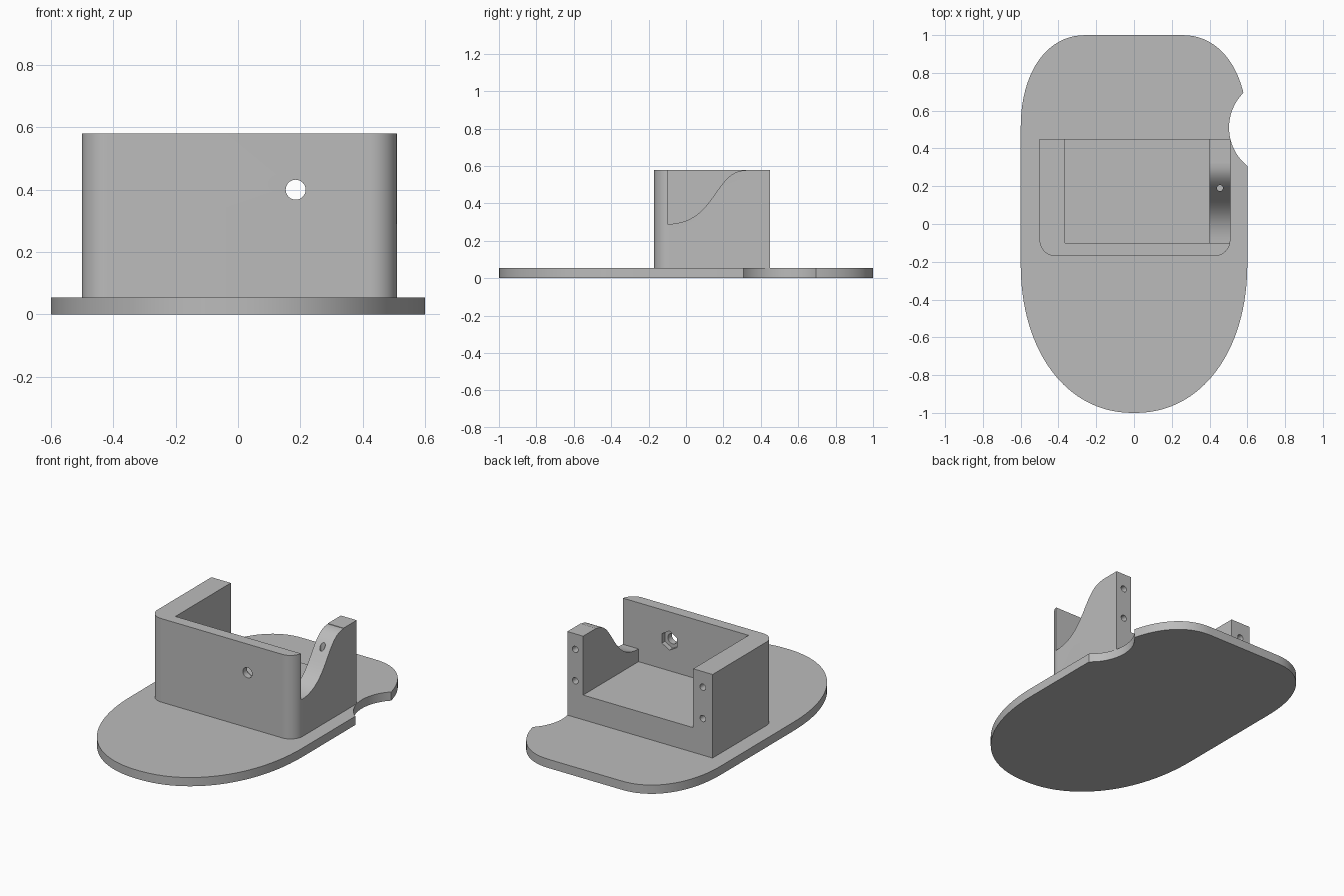
import bpy, bmesh, math
from mathutils import Matrix, Vector
from mathutils.geometry import interpolate_bezier

cube = bpy.data.objects.get("Cube")
if cube:
    bpy.data.objects.remove(cube, do_unlink=True)

grey = bpy.data.materials.new("plain grey")
grey.use_nodes = True
COLOUR = (0.5, 0.5, 0.5, 1)
grey.diffuse_color = COLOUR
grey.node_tree.nodes["Principled BSDF"].inputs["Base Color"].default_value = COLOUR


def add_object(name, bm):
    bmesh.ops.recalc_face_normals(bm, faces=bm.faces)
    mesh = bpy.data.meshes.new(name)
    bm.to_mesh(mesh)
    bm.free()
    mesh.materials.append(grey)
    obj = bpy.data.objects.new(name, mesh)
    bpy.context.collection.objects.link(obj)
    return obj


def prism(name, points, direction):
    """Closed outline of 3D points, extruded along a direction."""
    bm = bmesh.new()
    face = bm.faces.new([bm.verts.new(p) for p in points])
    new = bmesh.ops.extrude_face_region(bm, geom=[face])["geom"]
    moved = [v for v in new if isinstance(v, bmesh.types.BMVert)]
    bmesh.ops.translate(bm, verts=moved, vec=direction)
    return add_object(name, bm)


def box(name, low, high):
    x, y, z = low
    corners = [(x, y, z), (high[0], y, z), (high[0], high[1], z), (x, high[1], z)]
    return prism(name, corners, (0, 0, high[2] - z))


def drill(name, centre, radius, depth, axis, sides=32):
    """Cylinder cutter centred on a point; hexagonal with six sides."""
    bm = bmesh.new()
    turn = Matrix.Rotation(math.pi / 2, 4, "X") if axis == "Y" else Matrix()
    bmesh.ops.create_cone(bm, cap_ends=True, segments=sides, radius1=radius,
                          radius2=radius, depth=depth,
                          matrix=Matrix.Translation(centre) @ turn)
    return add_object(name, bm)


def cut(target, cutters):
    bpy.context.view_layer.objects.active = target
    for cutter in cutters:
        mod = target.modifiers.new("cut", "BOOLEAN")
        mod.operation = "DIFFERENCE"
        mod.solver = "EXACT"
        mod.object = cutter
        bpy.ops.object.modifier_apply(modifier=mod.name)
        bpy.data.objects.remove(cutter, do_unlink=True)


def corner(cx, cy, rx, ry, start, power=2.0, steps=20):
    """Quarter of a superellipse, anticlockwise from a start angle in degrees."""
    pts = []
    for i in range(steps + 1):
        a = math.radians(start + 90 * i / steps)
        c, s = math.cos(a), math.sin(a)
        pts.append((cx + rx * math.copysign(abs(c) ** (2 / power), c),
                    cy + ry * math.copysign(abs(s) ** (2 / power), s)))
    return pts


def tidy(points, z):
    """Drop repeated neighbours and lift the outline to a height."""
    out = []
    for x, y in points:
        p = Vector((x, y, z))
        if all((p - q).length > 1e-4 for q in out):
            out.append(p)
    return out


PLATE, FLOOR, TOP = 0.055, 0.21, 0.58

# Base plate: round front, squarer back, scalloped left edge
outline = (corner(0.25, 0.5, 0.35, 0.5, 0, 2.2)
           + corner(-0.25, 0.5, 0.35, 0.5, 90, 2.2)
           + corner(0, -0.2, 0.6, 0.8, 180, 2.15, 32)
           + corner(0, -0.2, 0.6, 0.8, 270, 2.15, 32))
base = prism("base_plate", tidy(outline, 0), (0, 0, PLATE))
cut(base, [drill("scallop", (0.763, 0.51, 0), 0.26, 1, "Z", 96)])

# Housing: block with rounded front corners
R = 0.085
block = ([(0.51, 0.45), (-0.5, 0.45)]
         + corner(-0.5 + R, -0.17 + R, R, R, 180)
         + corner(0.51 - R, -0.17 + R, R, R, 270))
housing = prism("housing", tidy(block, PLATE), (0, 0, TOP - PLATE))

# Pocket open at the top and back, and the swooping cut in the left wall
pocket = box("pocket", (-0.365, -0.10, FLOOR), (0.40, 0.6, 0.8))
swoop = interpolate_bezier(Vector((0.38, -0.10, 0.29)), Vector((0.38, 0.16, 0.29)),
                           Vector((0.38, 0.15, 0.577)), Vector((0.38, 0.32, 0.577)), 28)
side_cut = prism("side_cut", swoop + [Vector((0.38, 0.32, 0.8)), Vector((0.38, -0.10, 0.8))],
                 (0.3, 0, 0))

# Bolt hole with nut recess, screw holes in both posts, pin hole in the slope
cutters = [pocket, side_cut,
           drill("bolt_hole", (0.185, -0.14, 0.4), 0.032, 0.2, "Y"),
           drill("nut_recess", (0.185, -0.10, 0.4), 0.06, 0.06, "Y", 6)]
for x in (-0.432, 0.455):
    for z in (0.285, 0.482):
        cutters.append(drill("screw_hole", (x, 0.45, z), 0.02, 0.2, "Y"))
cutters.append(drill("pin_hole", (0.455, 0.19, 0.5), 0.016, 0.3, "Z"))

# Turn the hexagon so that a corner points up
nut = cutters[3]
middle = Vector((0.185, -0.10, 0.4))
tip = max(nut.data.vertices, key=lambda v: v.co.z).co
if abs(tip.z - middle.z) < 0.058:
    nut.data.transform(Matrix.Translation(middle) @ Matrix.Rotation(math.pi / 6, 4, "Y")
                       @ Matrix.Translation(-middle))
cut(housing, cutters)

# Smooth the curved walls, keep the edges crisp
bpy.ops.object.select_all(action="DESELECT")
for obj in (base, housing):
    obj.select_set(True)
bpy.context.view_layer.objects.active = housing
bpy.ops.object.shade_smooth_by_angle(angle=math.radians(30))
